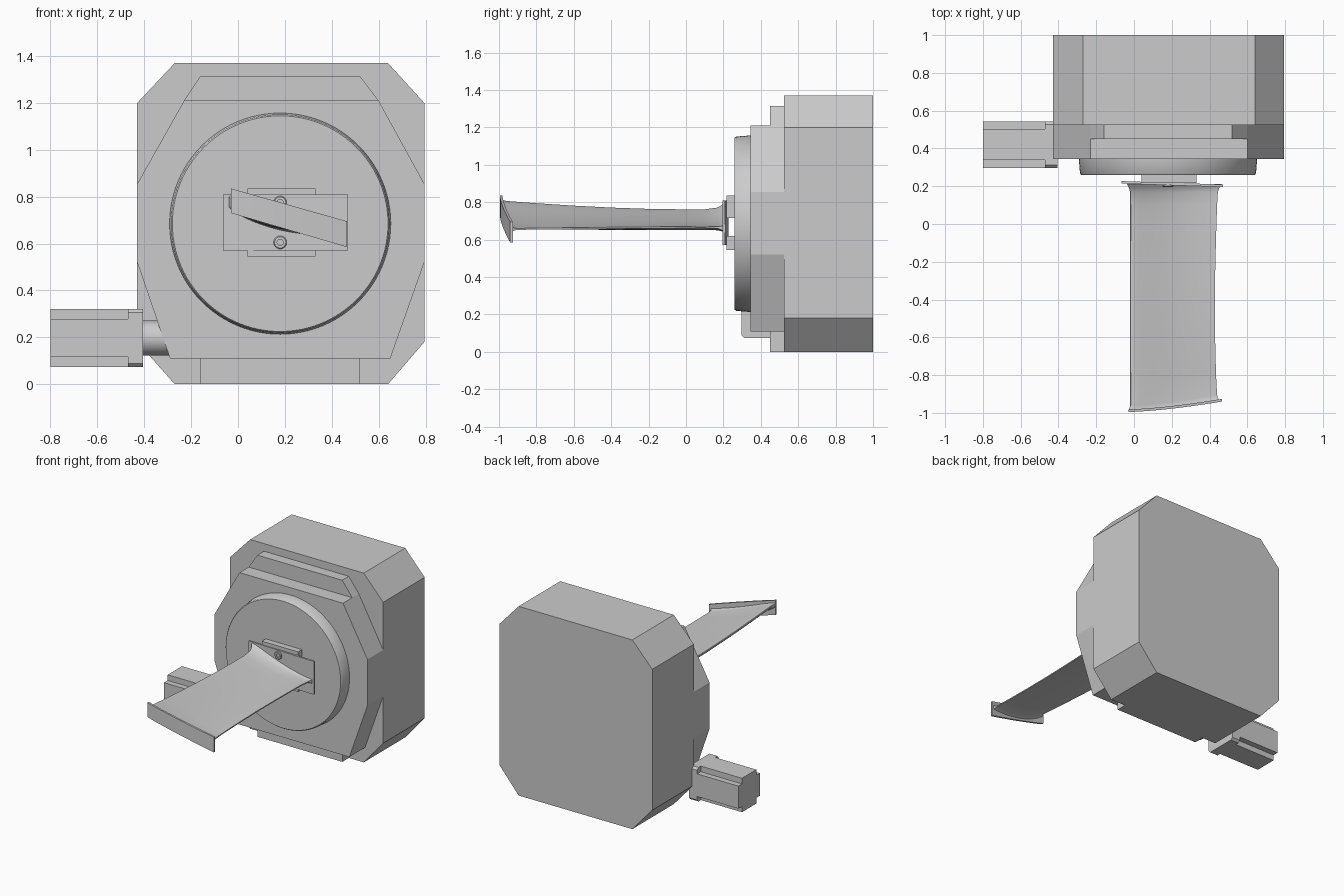
import bpy, bmesh, math
from mathutils import Matrix, Vector

cube = bpy.data.objects.get("Cube")
if cube:
    bpy.data.objects.remove(cube)


def finish(name, bm, smooth=False):
    bmesh.ops.recalc_face_normals(bm, faces=bm.faces)
    mesh = bpy.data.meshes.new(name)
    bm.to_mesh(mesh)
    bm.free()
    ob = bpy.data.objects.new(name, mesh)
    bpy.context.collection.objects.link(ob)
    if smooth:
        bpy.ops.object.select_all(action="DESELECT")
        ob.select_set(True)
        bpy.context.view_layer.objects.active = ob
        bpy.ops.object.shade_smooth_by_angle(angle=math.radians(35))
    return ob


def loft(name, rings, smooth=False):
    """Skin a list of closed rings and cap both ends."""
    bm = bmesh.new()
    loops = [[bm.verts.new(p) for p in ring] for ring in rings]
    n = len(loops[0])
    for a, b in zip(loops, loops[1:]):
        for i in range(n):
            j = (i + 1) % n
            bm.faces.new((a[i], a[j], b[j], b[i]))
    bm.faces.new(loops[0])
    bm.faces.new(loops[-1])
    return finish(name, bm, smooth)


def prism(name, outline, y0, y1):
    return loft(name, [[(x, y, z) for x, z in outline] for y in (y0, y1)])


def block(name, x0, x1, y0, y1, z0, z1):
    return prism(name, [(x0, z0), (x1, z0), (x1, z1), (x0, z1)], y0, y1)


def turned(name, profile, cx, cz, sides=96):
    """Round part about the y axis from (radius, y) pairs."""
    angles = [2 * math.pi * i / sides for i in range(sides)]
    rings = [[(cx + r * math.cos(a), y, cz + r * math.sin(a)) for a in angles]
             for r, y in profile]
    return loft(name, rings, True)


def thin_plate(name, x0, x1, left_z, right_z, y_at, thick, steps=16):
    """Thin plate facing the front whose depth follows y_at(t)."""
    rings = []
    for i in range(steps + 1):
        t = i / steps
        x, y = x0 + (x1 - x0) * t, y_at(t)
        lo = left_z[0] + (right_z[0] - left_z[0]) * t
        hi = left_z[1] + (right_z[1] - left_z[1]) * t
        rings.append([(x, y, lo), (x, y + thick, lo), (x, y + thick, hi), (x, y, hi)])
    return loft(name, rings, True)


# Housing and stepped front plates
prism("housing", [(-.27, 0), (.64, 0), (.795, .18), (.795, 1.2), (.64, 1.37),
                  (-.27, 1.37), (-.43, 1.2), (-.43, .18)], .525, 1)
prism("front_plate", [(-.29, .11), (.65, .11), (.795, .52), (.795, .855), (.6, 1.21),
                      (-.23, 1.21), (-.43, .855), (-.43, .52)], .345, .525)
prism("upper_step", [(-.23, 1.21), (.6, 1.21), (.52, 1.315), (-.16, 1.315)], .45, .525)
block("lower_step", -.16, .52, .45, .525, 0, .11)

# Turntable disc
CX, CZ = .18, .685
turned("turntable", [(.472, .345), (.466, .268), (.46, .26)], CX, CZ)

# Clamp rails, blade platform and bolts
block("upper_clamp", .04, .33, .216, .26, .715, .835)
block("lower_clamp", .04, .33, .216, .26, .545, .62)
thin_plate("platform", -.065, .47, (.57, .81), (.57, .81), lambda t: .214 - .018 * t, .013)
for label, z in (("upper", .775), ("lower", .605)):
    turned(label + "_bolt", [(.028, .215), (.028, .2), (.024, .196), (.013, .196),
                             (.013, .204)], CX, z, 32)


# Blade
def tip_depth(t):
    return -.995 + .055 * t ** 1.5


def section(y, left, right, sag, x1, grow, tip=False, n=20):
    """Cambered airfoil ring, enlarged by grow at the end fillets."""
    top, low = [], []
    for i in range(n + 1):
        u = (1 - math.cos(math.pi * i / n)) / 2
        x = -.02 - grow + (x1 + .02 + 2 * grow) * u
        z = left + (right - left) * u - sag * 4 * u * (1 - u)
        h = .004 + grow + .05 * math.sqrt(u) * (1 - u)
        yy = y + tip_depth(u) if tip else y
        top.append((x, yy, z + h))
        low.append((x, yy, z - h))
    return top + low[::-1]


rings = [section(.01, .8, .655, .022, .44, .01, True),
         section(.018, .8, .655, .022, .44, .004, True),
         section(.035, .8, .656, .022, .44, 0, True)]
for y in (-.8, -.6, -.4, -.2, 0, .1):
    s = (y + .97) / 1.07
    rings.append(section(y, .8 - .045 * math.sin(s * 1.7), .656 + .012 * s, .022 + .01 * s,
                         .44 - .012 * math.sin(math.pi * s), 0))
rings += [section(.17, .764, .665, .032, .443, .001),
          section(.19, .772, .662, .032, .445, .006),
          section(.212, .778, .66, .032, .447, .018)]
loft("blade", rings, True)
thin_plate("tip_shroud", -.03, .465, (.73, .835), (.585, .695), tip_depth, .014)

# Drive motor: square body with notched corners, flange and shaft
MY, MZ, H, N = .42, .197, .123, .082
notched = [(H, N), (N, N), (N, H), (-N, H), (-N, N), (-H, N),
           (-H, -N), (-N, -N), (-N, -H), (N, -H), (N, -N), (H, -N)]
loft("motor_body", [[(x, MY + a, MZ + b) for a, b in notched] for x in (-.8, -.465)])
C = H - .015
flange = [(H, C), (C, H), (-C, H), (-H, C), (-H, -C), (-C, -H), (C, -H), (H, -C)]
loft("motor_flange", [[(x, MY + a, MZ + b) for a, b in flange] for x in (-.47, -.405)])
ring = [2 * math.pi * i / 48 for i in range(48)]
loft("motor_shaft", [[(x, MY + .074 * math.cos(a), MZ + .074 * math.sin(a)) for a in ring]
                     for x in (-.41, -.27)], True)
